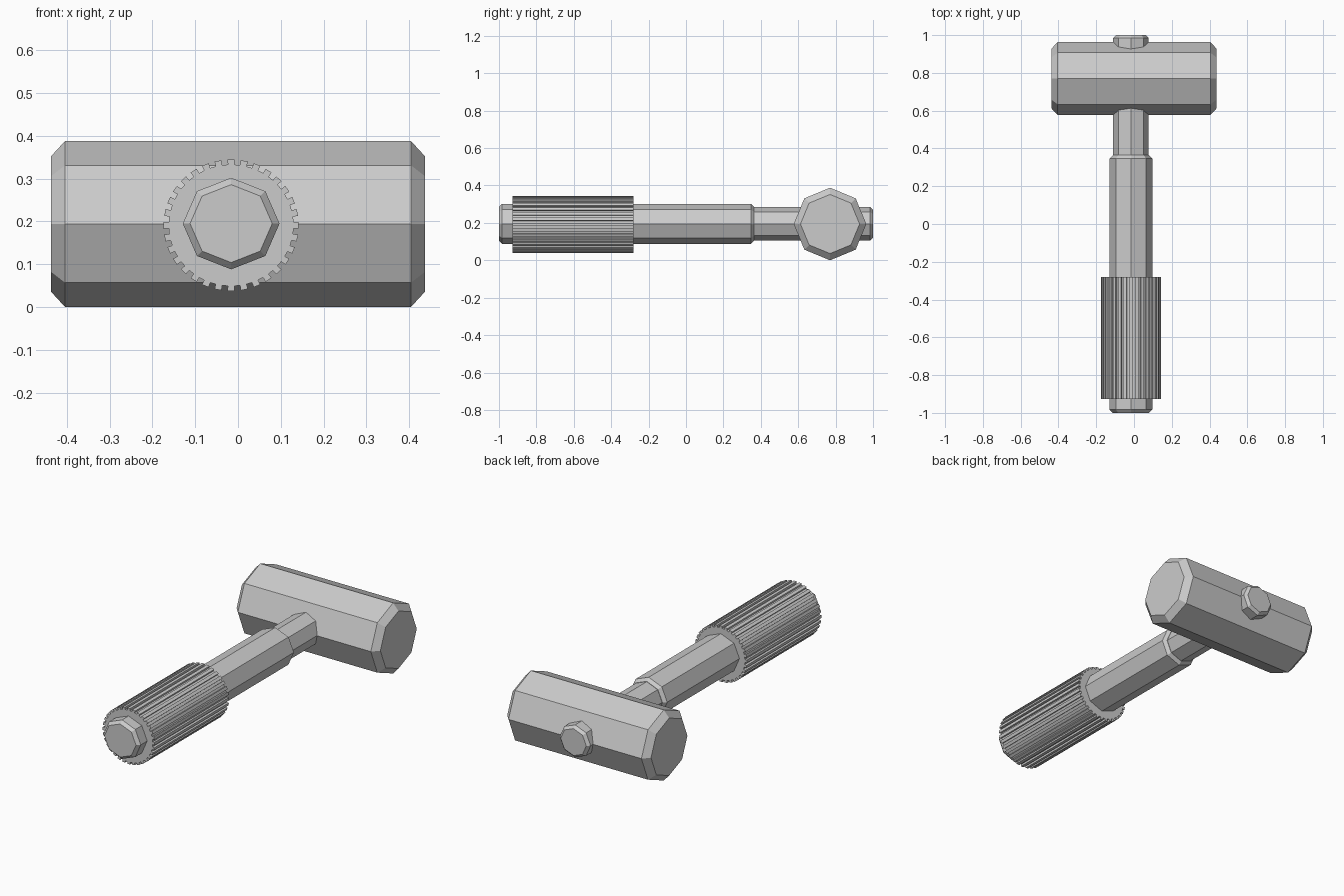
import bpy
from math import cos, sin, pi

if "Cube" in bpy.data.objects:
    bpy.data.objects.remove(bpy.data.objects["Cube"])


def octagon(rx, rz):
    return [(rx * cos(i * pi / 4), rz * sin(i * pi / 4)) for i in range(8)]


def loft(name, place, rings):
    """Skin rings of (position along axis, section points) and cap both ends."""
    n = len(rings[0][1])
    verts = [place(t, u, v) for t, section in rings for u, v in section]
    faces = [(r * n + i, r * n + (i + 1) % n, (r + 1) * n + (i + 1) % n, (r + 1) * n + i)
             for r in range(len(rings) - 1) for i in range(n)]
    faces += [tuple(reversed(range(n))), tuple(range(len(verts) - n, len(verts)))]
    mesh = bpy.data.meshes.new(name)
    mesh.from_pydata(verts, [], faces)
    obj = bpy.data.objects.new(name, mesh)
    bpy.context.collection.objects.link(obj)
    # consistent outward normals
    bpy.context.view_layer.objects.active = obj
    obj.select_set(True)
    bpy.ops.object.mode_set(mode='EDIT')
    bpy.ops.mesh.select_all(action='SELECT')
    bpy.ops.mesh.normals_make_consistent(inside=False)
    bpy.ops.object.mode_set(mode='OBJECT')
    obj.select_set(False)
    return obj


CX, CZ = -0.016, 0.195


def along_x(t, u, v):
    return (t, 0.77 + u, 0.194 + v)


def along_y(t, u, v):
    return (CX + u, t, CZ + v)


# Chamfered octagonal hammer head
big, small = octagon(0.194, 0.194), octagon(0.158, 0.158)
loft("hammer_head", along_x, [(-0.437, small), (-0.404, big), (0.404, big), (0.437, small)])

# Thick handle shaft
big, small = octagon(0.113, 0.107), octagon(0.096, 0.091)
loft("handle_shaft", along_y, [(-1.0, small), (-0.983, big), (0.347, big), (0.364, small)])

# Thinner neck passing through the head
big, small = octagon(0.094, 0.089), octagon(0.078, 0.074)
loft("neck", along_y, [(0.30, big), (0.985, big), (1.0, small)])

# Ribbed grip: square teeth around a cylinder
teeth = 32
profile = []
for i in range(teeth):
    a = pi / 2 + i * 2 * pi / teeth
    half = 0.27 * 2 * pi / teeth
    gap = 0.25 * 2 * pi / teeth
    for angle, r in ((a - half, 0.146), (a - half, 0.158), (a + half, 0.158), (a + half, 0.146)):
        profile.append((r * cos(angle), r * 0.972 * sin(angle) - 0.004))
loft("ribbed_grip", along_y, [(-0.927, profile), (-0.28, profile)])
